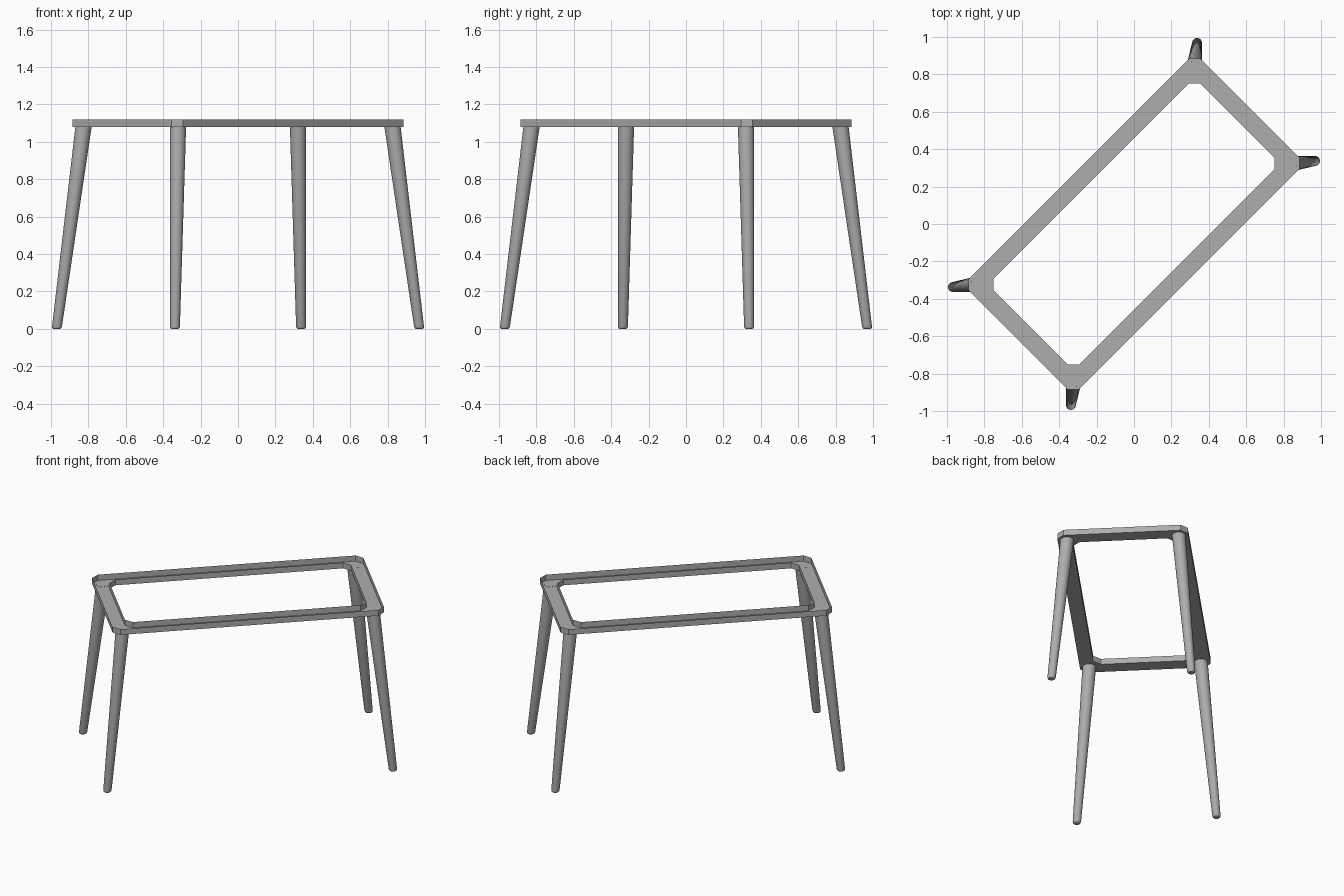
import bpy, bmesh, math
from mathutils import Vector

if "Cube" in bpy.data.objects:
    bpy.data.objects.remove(bpy.data.objects["Cube"])

gray = bpy.data.materials.new("mid gray")
gray.diffuse_color = (0.42, 0.42, 0.42, 1)
gray.use_nodes = True
gray.node_tree.nodes["Principled BSDF"].inputs["Base Color"].default_value = gray.diffuse_color


def finish(name, bm):
    me = bpy.data.meshes.new(name)
    bm.to_mesh(me)
    bm.free()
    me.materials.append(gray)
    ob = bpy.data.objects.new(name, me)
    bpy.context.collection.objects.link(ob)
    return ob


def diagonal(u, v, z):
    # the table's long axis runs along the x = y diagonal
    s = math.sqrt(0.5)
    return Vector(((u - v) * s, (u + v) * s, z))


def chamfered(u, v, c):
    # rectangle with cut corners, counter-clockwise
    return [(u, -v + c), (u, v - c), (u - c, v), (-u + c, v),
            (-u, v - c), (-u, -v + c), (-u + c, -v), (u - c, -v)]


# frame: shallow tray rails, open on top, with chamfered corners
Z0, Z1 = 1.08, 1.12
bm = bmesh.new()


def ring(points, z):
    return [bm.verts.new(diagonal(u, v, z)) for u, v in points]


outer_pts = chamfered(0.877, 0.417, 0.043)
# inner cut corners bridge the opening's corners, making gussets
inner_pts = chamfered(0.781, 0.325, 0.045)
rings = [ring(outer_pts, Z1), ring(outer_pts, Z0), ring(inner_pts, Z0), ring(inner_pts, Z1)]
for a, b in zip(rings, rings[1:]):
    for i in range(8):
        j = (i + 1) % 8
        bm.faces.new((a[i], b[i], b[j], a[j]))
finish("frame", bm)

# legs: tapered, splayed, with softly rounded feet
SIDES = 28
for su, end in ((1, "right"), (-1, "left")):
    for sv, side in ((1, "back"), (-1, "front")):
        foot = diagonal(su * 0.924, sv * 0.447, 0)
        top = diagonal(su * 0.811, sv * 0.357, Z0 + 0.001)
        bm = bmesh.new()
        loops = []
        for z, r in ((0, 0.019), (0.004, 0.024), (0.012, 0.0265), (Z0 + 0.001, 0.0435)):
            c = foot.lerp(top, z / top.z)
            loops.append([bm.verts.new((c.x + r * math.cos(k * math.tau / SIDES),
                                        c.y + r * math.sin(k * math.tau / SIDES), z))
                          for k in range(SIDES)])
        for a, b in zip(loops, loops[1:]):
            for i in range(SIDES):
                j = (i + 1) % SIDES
                bm.faces.new((a[i], a[j], b[j], b[i]))
        bm.faces.new(loops[0][::-1])
        bm.faces.new(loops[-1])
        leg = finish(f"{side}_{end}_leg", bm)
        bpy.ops.object.select_all(action='DESELECT')
        leg.select_set(True)
        bpy.context.view_layer.objects.active = leg
        bpy.ops.object.shade_smooth_by_angle(angle=math.radians(40))
